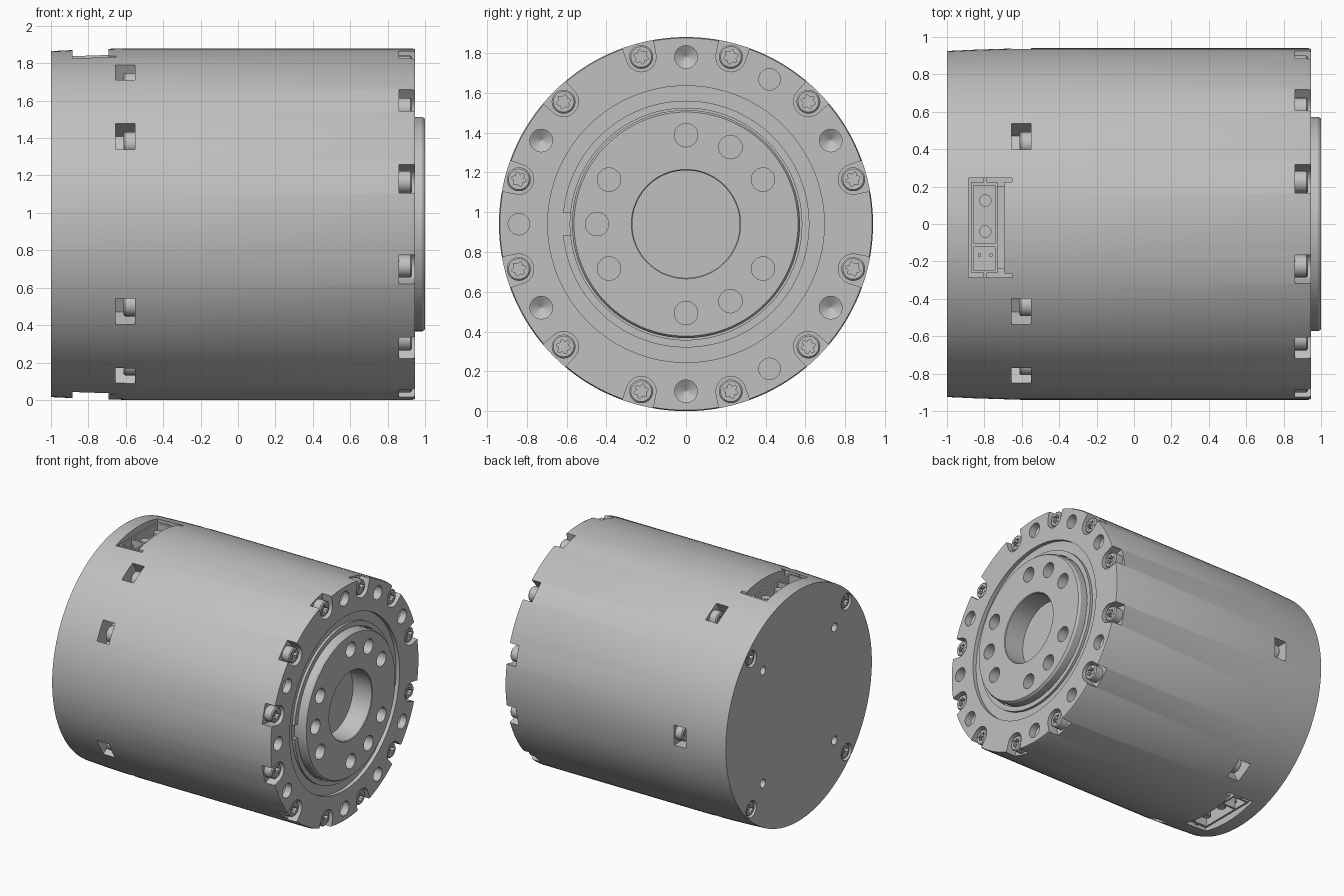
import bpy, bmesh
from math import sin, cos, pi, radians

AXIS_Z = 0.94          # height of the cylinder axis
FRONT = 0.945          # x of the flange face

if "Cube" in bpy.data.objects:
    bpy.data.objects.remove(bpy.data.objects["Cube"])

grey = bpy.data.materials.new("Metal grey")
grey.use_nodes = True
COLOUR = (0.53, 0.53, 0.53, 1)
grey.diffuse_color = COLOUR
grey.node_tree.nodes["Principled BSDF"].inputs["Base Color"].default_value = COLOUR


# Sections are lists of (x, radial, tangential) points
def ring(x, r, n=24, wave=0.0):
    out = []
    for i in range(n):
        t = 2 * pi * i / n
        rr = r + wave * cos(6 * t)
        out.append((x, rr * cos(t), rr * sin(t)))
    return out


def rect(u, x0, x1, v0, v1):
    return [(x0, u, v0), (x1, u, v0), (x1, u, v1), (x0, u, v1)]


def loft(bm, sections, radius=0.0, degrees=0.0):
    """Closed solid through the sections, placed at a radius and angle about the axis."""
    c, s = cos(radians(degrees)), sin(radians(degrees))
    loops = []
    for sec in sections:
        loops.append([bm.verts.new((x, (radius + u) * c - v * s,
                                    (radius + u) * s + v * c + AXIS_Z)) for x, u, v in sec])
    faces = [bm.faces.new(loops[0]), bm.faces.new(loops[-1])]
    for a, b in zip(loops, loops[1:]):
        n = len(a)
        for i in range(n):
            j = (i + 1) % n
            faces.append(bm.faces.new((a[i], a[j], b[j], b[i])))
    bmesh.ops.recalc_face_normals(bm, faces=faces)


def box(bm, u0, u1, x0, x1, v0, v1, degrees):
    loft(bm, [rect(u0, x0, x1, v0, v1), rect(u1, x0, x1, v0, v1)], 0, degrees)


def make(name, bm):
    mesh = bpy.data.meshes.new(name)
    bm.to_mesh(mesh)
    bm.free()
    mesh.materials.append(grey)
    ob = bpy.data.objects.new(name, mesh)
    bpy.context.collection.objects.link(ob)
    return ob


def smooth(ob):
    bpy.ops.object.select_all(action='DESELECT')
    ob.select_set(True)
    bpy.context.view_layer.objects.active = ob
    bpy.ops.object.shade_smooth_by_angle(angle=radians(30))


def screw(bm, x_base, x_top, r, radius, degrees):
    """Cylinder head with a six-lobed socket in its top."""
    d = 1 if x_top > x_base else -1
    loft(bm, [ring(x_base, r), ring(x_top - d * 0.008, r), ring(x_top, r - 0.008),
              ring(x_top, 0.031, wave=0.007), ring(x_top - d * 0.03, 0.031, wave=0.007)],
         radius, degrees)


# Body: turned housing, front groove, raised hub and central bore
body_bm = bmesh.new()
profile = [(-1, 0.925), (-0.85, 0.932), (-0.6, 0.94), (0.932, 0.94), (FRONT, 0.935),
           (FRONT, 0.695), (0.915, 0.695), (0.915, 0.62), (0.935, 0.62), (0.935, 0.582),
           (0.895, 0.582), (0.895, 0.573), (0.985, 0.573), (1, 0.563), (1, 0.275),
           (0.995, 0.27), (0.83, 0.27)]
loft(body_bm, [ring(x, r, 128) for x, r in profile])
body = make("motor_body", body_bm)

cut = bmesh.new()
screws = bmesh.new()

# Rim notches, each with a screw
arc = [radians(90 + 180 * i / 12) for i in range(13)]
notch = [(0.075 * cos(t), 0.075 * sin(t)) for t in arc] + [(0.15, -0.085), (0.15, 0.085)]
for k in range(12):
    a = 15 + 30 * k
    loft(cut, [[(x, u, v) for u, v in notch] for x in (0.862, 1.05)], 0.87, a)
    screw(screws, 0.855, 0.93, 0.06, 0.87, a)

# Flange and hub holes: cone-bottomed on the flange, flat elsewhere
for a in range(30, 360, 60):
    loft(cut, [ring(1.05, 0.057), ring(0.89, 0.057), ring(0.855, 0.003)], 0.84, a)
for a in (60, 180, 300):
    loft(cut, [ring(1.05, 0.054), ring(0.84, 0.054)], 0.84, a)
for a in list(range(30, 360, 60)) + [60, 180, 300]:
    loft(cut, [ring(1.05, 0.059), ring(0.86, 0.059)], 0.447, a)

# Gap in the groove ring
box(cut, 0.577, 0.63, 0.908, 1.05, -0.055, 0.055, 180)

# Side windows with the clamping screws behind them
for a in (0, 60, 120, 150, 210, 240, 300):
    box(cut, 0.8, 1.05, -0.655, -0.55, -0.08, 0.08, a)
    screw(screws, -0.54, -0.612, 0.062, 0.862, a)

# Back face: four countersunk screws and four small holes
for a in (45, 135, 225, 315):
    loft(cut, [ring(-1.05, 0.066), ring(-0.965, 0.066)], 0.852, a)
    screw(screws, -0.96, -0.992, 0.056, 0.852, a)
    loft(cut, [ring(-1.05, 0.034), ring(-0.88, 0.034)], 0.64, a)

# Connector pockets, top and bottom, with small clip slots at the corners
X0, X1, X2, V0, V1, T = -0.885, -0.692, -0.652, -0.245, 0.285, 0.02
pocket = [(X0, V0), (X2, V0), (X2, V0 + T), (X1, V0 + T),
          (X1, V1 - T), (X2, V1 - T), (X2, V1), (X0, V1)]
for a in (90, 270):
    loft(cut, [[(x, u, v) for x, v in pocket] for u in (0.72, 1.05)], 0, a)

# Cut everything out of the body in one go
cutter = make("cutter", cut)
cutter.hide_render = True
mod = body.modifiers.new("cuts", 'BOOLEAN')
mod.operation = 'DIFFERENCE'
mod.solver = 'EXACT'
mod.object = cutter
bpy.context.view_layer.update()
deps = bpy.context.evaluated_depsgraph_get()
result = bpy.data.meshes.new_from_object(body.evaluated_get(deps))
body.modifiers.clear()
body.data = result
bpy.data.objects.remove(cutter)
smooth(body)
smooth(make("screws", screws))

# Connector: open housing, divider, ribs, round power pins and square signal pins
for name, a in (("top_connector", 90), ("bottom_connector", 270)):
    bm = bmesh.new()
    outer = (-0.872, -0.728, -0.225, 0.26)
    inner = (-0.858, -0.742, -0.205, 0.245)
    loft(bm, [rect(0.715, *outer), rect(0.885, *outer),
              rect(0.885, *inner), rect(0.75, *inner)], 0, a)
    box(bm, 0.74, 0.88, -0.865, -0.735, 0.105, 0.122, a)
    box(bm, 0.715, 0.85, -0.732, -0.685, -0.2, 0.24, a)
    for v0, v1 in ((-0.25, -0.22), (0.255, 0.29)):
        box(bm, 0.715, 0.88, -0.805, -0.785, v0, v1, a)
    for v in (-0.125, 0.04):
        loft(bm, [[(-0.795 + p, u, v + q) for _, p, q in ring(0, 0.033, 20)]
                  for u in (0.74, 0.86)], 0, a)
    for x in (-0.825, -0.765):
        box(bm, 0.74, 0.86, x - 0.008, x + 0.008, 0.157, 0.173, a)
    smooth(make(name, bm))
